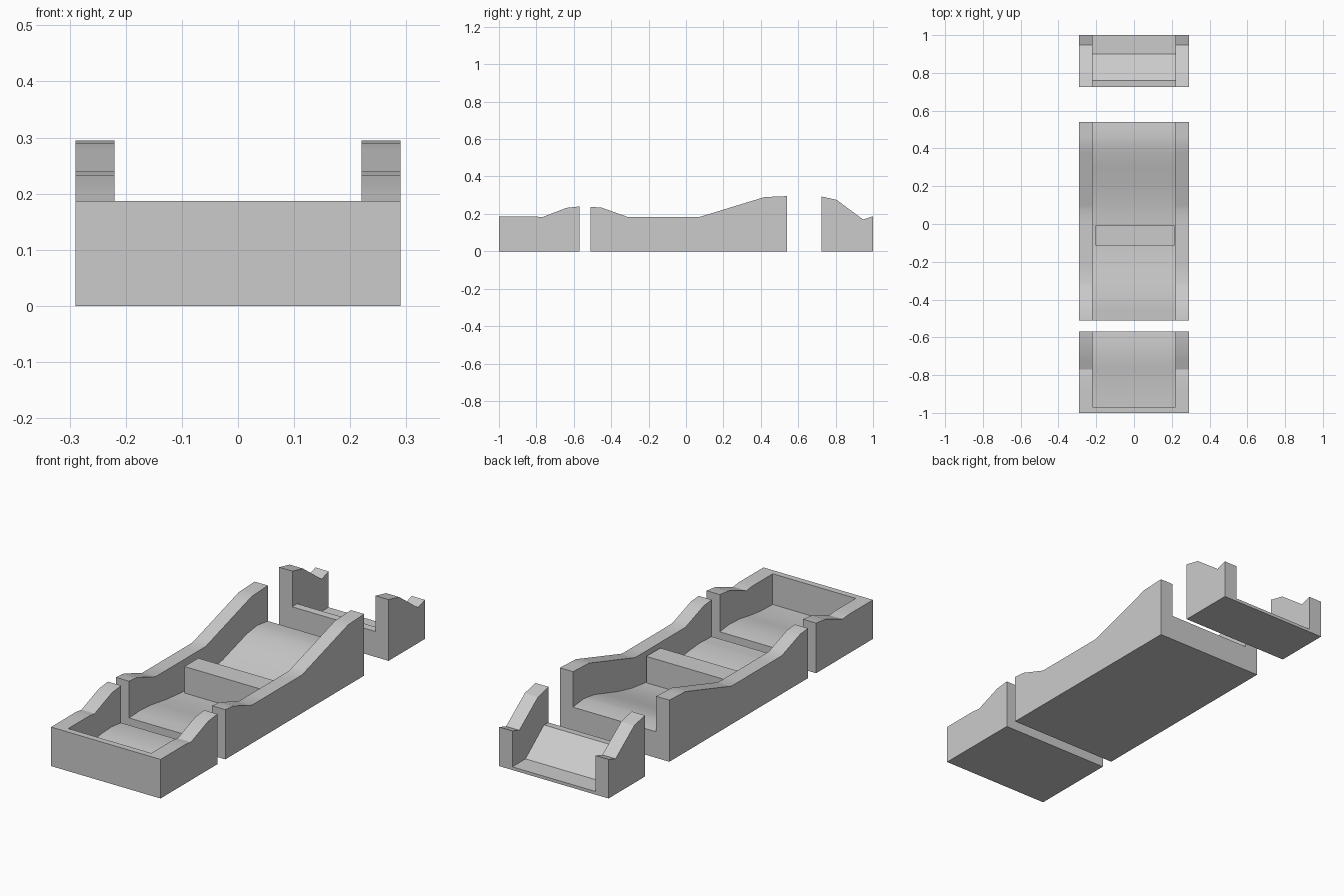
import bpy, bmesh

if "Cube" in bpy.data.objects:
    bpy.data.objects.remove(bpy.data.objects["Cube"])

OUT, INN = 0.29, 0.22   # outer and inner half widths


def height(profile, y):
    """Linear interpolation along a (y, z) profile."""
    for (y0, z0), (y1, z1) in zip(profile, profile[1:]):
        if y0 <= y <= y1:
            return z0 + (z1 - z0) * (y - y0) / (y1 - y0)
    return profile[0][1] if y < profile[0][0] else profile[-1][1]


def finish(bm, name):
    bmesh.ops.recalc_face_normals(bm, faces=bm.faces)
    me = bpy.data.meshes.new(name)
    bm.to_mesh(me)
    bm.free()
    ob = bpy.data.objects.new(name, me)
    bpy.context.collection.objects.link(ob)
    bpy.ops.object.select_all(action='DESELECT')
    ob.select_set(True)
    bpy.context.view_layer.objects.active = ob
    bpy.ops.object.shade_smooth_by_angle(angle=0.4)
    return ob


def trough(name, wall, floor, end_wall=0.0):
    """U-shaped tray lofted along y; end_wall closes its front end."""
    ys = sorted({y for y, _ in wall + floor})
    stations = [(y, height(wall, y), height(floor, y)) for y in ys]
    if end_wall:
        y0, z0 = wall[0]
        y1 = y0 + end_wall
        stations = [(y0, z0, z0), (y1, height(wall, y1), height(wall, y1))] + \
                   [s for s in stations if s[0] > y0]
    bm = bmesh.new()
    rings = []
    for y, w, f in stations:
        half = [(OUT, 0), (OUT, w), (INN, w), (INN, f)]
        pts = [(-x, z) for x, z in half] + half[::-1]
        rings.append([bm.verts.new((x, y, z)) for x, z in pts])
    for a, b in zip(rings, rings[1:]):
        for i in range(8):
            j = (i + 1) % 8
            bm.faces.new((a[i], a[j], b[j], b[i]))
    bm.faces.new(rings[0])
    bm.faces.new(rings[-1][::-1])
    bmesh.ops.remove_doubles(bm, verts=bm.verts, dist=1e-5)
    return finish(bm, name)


# Front tray, closed at the front
trough("front_tray",
       [(-1, .187), (-.81, .187), (-.77, .182), (-.64, .232), (-.57, .24)],
       [(-.97, .04), (-.88, .043), (-.80, .053), (-.72, .066),
        (-.64, .07), (-.57, .062)],
       end_wall=0.03)

# Long middle tray, open at both ends
trough("middle_tray",
       [(-.51, .238), (-.45, .233), (-.31, .183), (.07, .183),
        (.42, .29), (.54, .295)],
       [(-.51, .062), (-.42, .066), (-.34, .06), (-.22, .042), (-.11, .032),
        (0, .034), (.1, .047), (.2, .07), (.3, .1), (.38, .124),
        (.46, .135), (.54, .125)])

# Short back tray with a ramp
trough("back_tray",
       [(.725, .293), (.805, .275), (.947, .17), (1, .187)],
       [(.725, .122), (.76, .124), (.90, .015), (1, .015)])

# Bar across the middle tray
bm = bmesh.new()
bmesh.ops.create_cube(bm, size=1)
for v in bm.verts:
    v.co = (v.co.x * .42 + .005, v.co.y * .105 - .06, v.co.z * .127 + .097)
finish(bm, "cross_bar")
